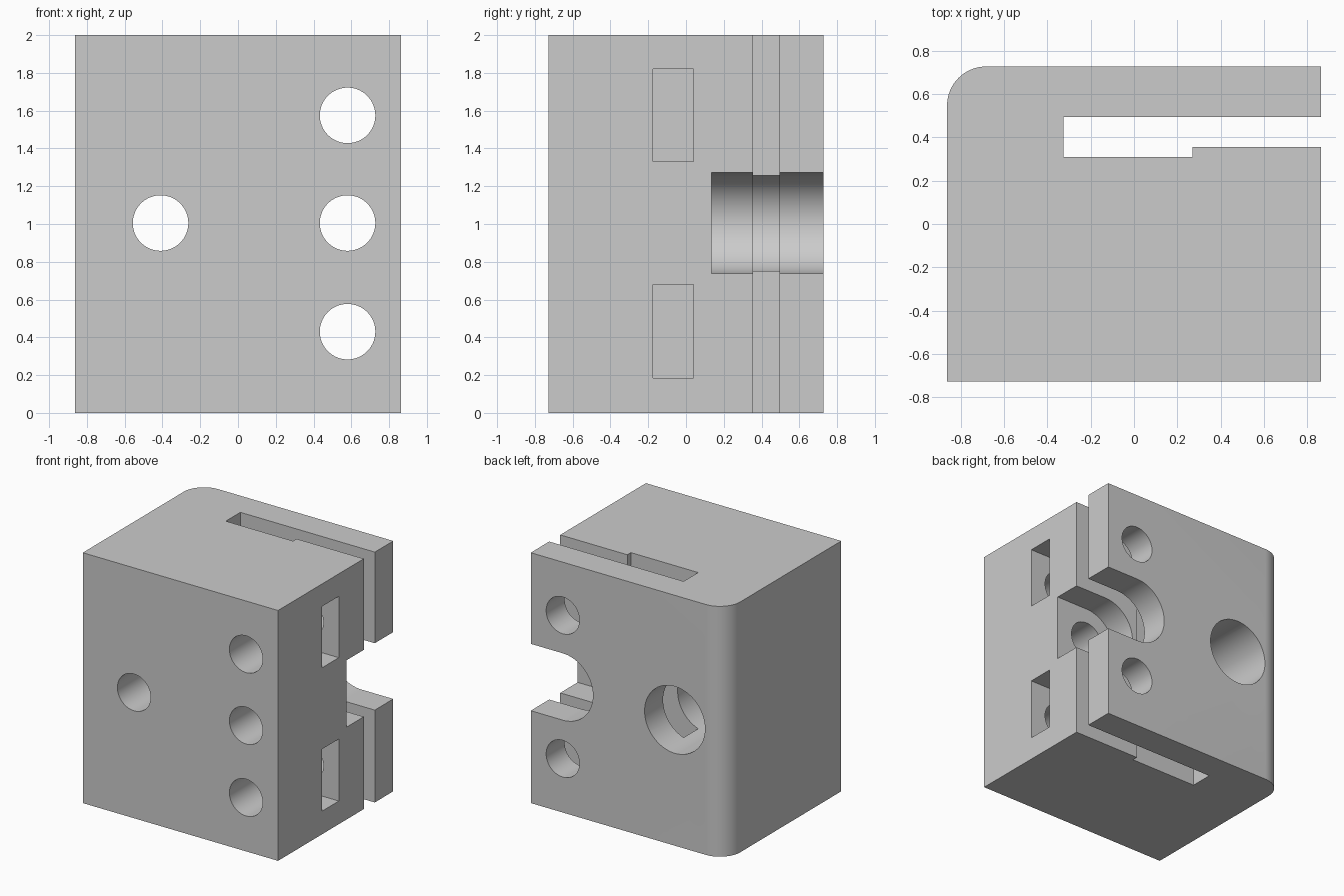
import bpy, bmesh, math
from mathutils import Vector

cube = bpy.data.objects.get("Cube")
if cube:
    bpy.data.objects.remove(cube, do_unlink=True)

W, D, H = 0.863, 0.727, 2.0      # half width, half depth, height
BORE_X, SIDE_X, MID_Z = -0.41, 0.58, 1.005

grey = bpy.data.materials.new("plain grey")
grey.use_nodes = True
grey.diffuse_color = (0.6, 0.6, 0.6, 1)
grey.node_tree.nodes["Principled BSDF"].inputs["Base Color"].default_value = (0.6, 0.6, 0.6, 1)


def prism(name, points, travel):
    """Extrude a closed 3D outline along a vector."""
    bm = bmesh.new()
    face = bm.faces.new([bm.verts.new(p) for p in points])
    out = bmesh.ops.extrude_face_region(bm, geom=[face])
    verts = [g for g in out["geom"] if isinstance(g, bmesh.types.BMVert)]
    bmesh.ops.translate(bm, verts=verts, vec=Vector(travel))
    bmesh.ops.recalc_face_normals(bm, faces=bm.faces)
    mesh = bpy.data.meshes.new(name)
    bm.to_mesh(mesh)
    bm.free()
    mesh.materials.append(grey)
    obj = bpy.data.objects.new(name, mesh)
    bpy.context.collection.objects.link(obj)
    return obj


def arc(cx, cy, r, start, end, steps):
    return [(cx + r * math.cos(math.radians(start + (end - start) * i / steps)),
             cy + r * math.sin(math.radians(start + (end - start) * i / steps)))
            for i in range(steps + 1)]


def along_y(name, outline, y0, y1):
    return prism(name, [(x, y0, z) for x, z in outline], (0, y1 - y0, 0))


def hole(name, x, z, r, y0, y1):
    return along_y(name, arc(x, z, r, 0, 360, 64)[:-1], y0, y1)


# Block outline with one rounded back corner and the stepped clamping slot
R = 0.18
outline = [(-W, -D), (W, -D), (W, 0.355), (0.27, 0.355), (0.27, 0.31), (-0.325, 0.31),
           (-0.325, 0.494), (W, 0.494), (W, D)] + arc(-W + R, D - R, R, 90, 180, 16)
block = prism("clamp_block", [(x, y, 0) for x, y in outline], (0, 0, H))

# Through holes, front to back
cutters = [hole("bolt_hole", x, z, 0.147, -1, 1)
           for x, z in ((SIDE_X, 0.43), (SIDE_X, MID_Z), (SIDE_X, 1.575), (BORE_X, MID_Z))]

# Round counterbore and side-opening recess in the back
cutters.append(hole("counterbore", BORE_X, MID_Z, 0.267, 0.135, 1))
recess = arc(SIDE_X, MID_Z, 0.267, 90, 270, 40) + [(1, MID_Z - 0.267), (1, MID_Z + 0.267)]
cutters.append(along_y("side_recess", recess, 0.135, 1))

# Nut pockets in the right side
for z0, z1 in ((0.185, 0.68), (1.33, 1.82)):
    cutters.append(along_y("nut_pocket", [(0.33, z0), (1, z0), (1, z1), (0.33, z1)], -0.175, 0.04))

for c in cutters:
    c.hide_render = True
    mod = block.modifiers.new(c.name, "BOOLEAN")
    mod.operation, mod.solver, mod.object = "DIFFERENCE", "EXACT", c

# Bake the cuts and discard the cutters
bpy.context.view_layer.update()
baked = bpy.data.meshes.new_from_object(block.evaluated_get(bpy.context.evaluated_depsgraph_get()))
block.modifiers.clear()
block.data = baked
for c in cutters:
    bpy.data.objects.remove(c, do_unlink=True)

bpy.ops.object.select_all(action="DESELECT")
block.select_set(True)
bpy.context.view_layer.objects.active = block
bpy.ops.object.shade_smooth_by_angle(angle=math.radians(30))
